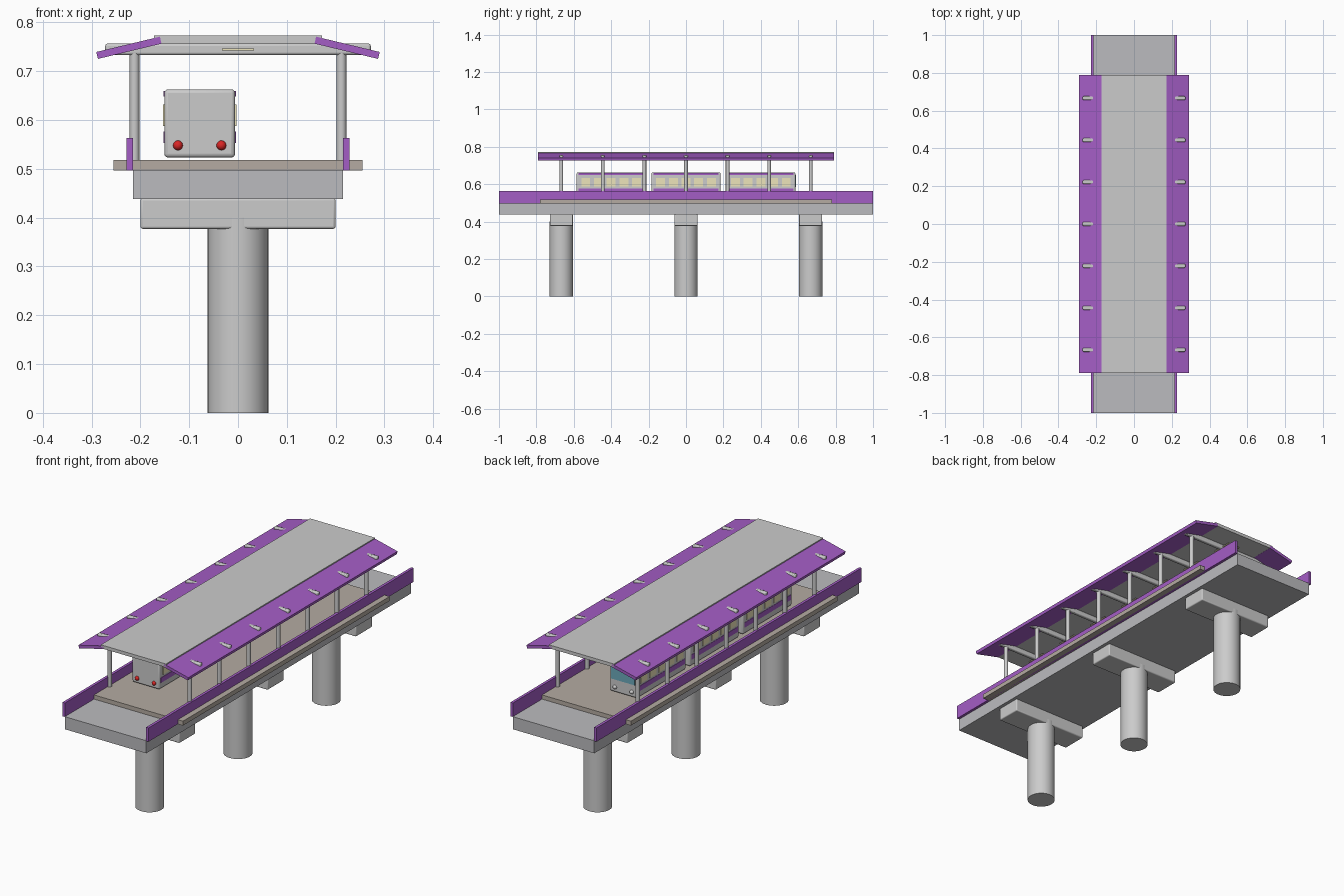
import bpy
import math

if "Cube" in bpy.data.objects:
    bpy.data.objects.remove(bpy.data.objects["Cube"])


def material(name, rgb):
    m = bpy.data.materials.new(name)
    m.diffuse_color = (*rgb, 1)
    m.use_nodes = True
    m.node_tree.nodes["Principled BSDF"].inputs["Base Color"].default_value = m.diffuse_color
    return m


PURPLE = material("purple", (0.37, 0.11, 0.56))
BEIGE = material("beige", (0.46, 0.41, 0.36))
YELLOW = material("pale_yellow", (0.85, 0.78, 0.5))
BLUE = material("glass_blue", (0.15, 0.4, 0.5))
RED = material("red", (0.7, 0.02, 0.02))
WHITE = material("white", (0.9, 0.9, 0.9))
DECK = material("concrete", (0.5, 0.5, 0.52))


def finish(name, mat):
    o = bpy.context.object
    o.name = name
    if mat:
        o.data.materials.append(mat)
    return o


def box(name, x, y, z, mat=None, bevel=0, tilt=0, segments=3):
    """Box from (min, max) ranges, optionally bevelled and tilted about y."""
    centre = [(r[0] + r[1]) / 2 for r in (x, y, z)]
    bpy.ops.mesh.primitive_cube_add(size=1, location=centre)
    o = finish(name, mat)
    o.scale = [r[1] - r[0] for r in (x, y, z)]
    bpy.ops.object.transform_apply(location=False, rotation=False, scale=True)
    o.rotation_euler.y = tilt
    if bevel:
        b = o.modifiers.new("bevel", "BEVEL")
        b.width, b.segments = bevel, segments
        bpy.ops.object.shade_smooth_by_angle(angle=math.radians(40))
    return o


def cylinder(name, r, x, y, z0, z1, mat=None, sides=32):
    bpy.ops.mesh.primitive_cylinder_add(vertices=sides, radius=r, depth=z1 - z0,
                                        location=(x, y, (z0 + z1) / 2))
    o = finish(name, mat)
    bpy.ops.object.shade_smooth_by_angle(angle=math.radians(40))
    return o


def lamp(name, x, y, z, mat):
    bpy.ops.mesh.primitive_uv_sphere_add(segments=16, ring_count=10, radius=0.01,
                                         location=(x, y, z))
    finish(name, mat)
    bpy.ops.object.shade_smooth()


# Support columns and cap beams
for y in (-2 / 3, 0, 2 / 3):
    cylinder("column", 0.0625, 0, y, 0, 0.4)
    box("column_cap", (-0.2, 0.2), (y - 0.0613, y + 0.0613), (0.377, 0.44), bevel=0.005)

# Viaduct deck and platform slab
box("deck", (-0.215, 0.215), (-1, 1), (0.438, 0.498), DECK)
box("platform", (-0.255, 0.255), (-0.78, 0.78), (0.497, 0.518), BEIGE)

# Parapets and sloping roof edges, both sides
for s in (-1, 1):
    box("parapet", sorted((s * 0.215, s * 0.228)), (-1, 1), (0.497, 0.563), PURPLE)
    cx = s * 0.2235
    box("roof_edge", (cx - 0.067, cx + 0.067), (-0.79, 0.79), (0.7407, 0.7553),
        PURPLE, tilt=s * math.radians(13.5))

# Roof panel
box("roof_panel", (-0.172, 0.172), (-0.79, 0.79), (0.757, 0.773))

# Roof frames: posts, cross beams and ceiling lamps
for i in range(-3, 4):
    y = i * 2 / 9
    for s in (-1, 1):
        cylinder("post", 0.01, s * 0.212, y, 0.51, 0.74, sides=16)
    box("roof_beam", (-0.272, 0.272), (y - 0.01, y + 0.01), (0.733, 0.757),
        bevel=0.005, segments=2)
    box("ceiling_lamp", (-0.033, 0.033), (y - 0.05, y + 0.05), (0.742, 0.747), YELLOW)

# Three-car train on the left track
TX, HW = -0.0785, 0.0725
for yc in (-0.4, 0, 0.4):
    box("train_car", (TX - HW, TX + HW), (yc - 0.185, yc + 0.185), (0.523, 0.663), bevel=0.008)
    for s in (-1, 1):
        side = sorted((TX + s * (HW - 0.002), TX + s * (HW + 0.0015)))
        length = (yc - 0.175, yc + 0.175)
        box("lower_stripe", side, length, (0.553, 0.577), PURPLE)
        box("upper_stripe", side, length, (0.648, 0.659), PURPLE)
        pane = sorted((TX + s * (HW - 0.002), TX + s * (HW + 0.003)))
        for k in range(5):
            w = yc - 0.136 + k * 0.068
            box("window", pane, (w - 0.024, w + 0.024), (0.588, 0.632), YELLOW)

# Tail lights, headlights and windscreen
for dx in (-0.0445, 0.0445):
    lamp("tail_light", TX + dx, -0.585, 0.548, RED)
    lamp("headlight", TX + dx, 0.585, 0.548, WHITE)
box("windscreen", (TX - 0.062, TX + 0.062), (0.58, 0.588), (0.585, 0.648), BLUE)
